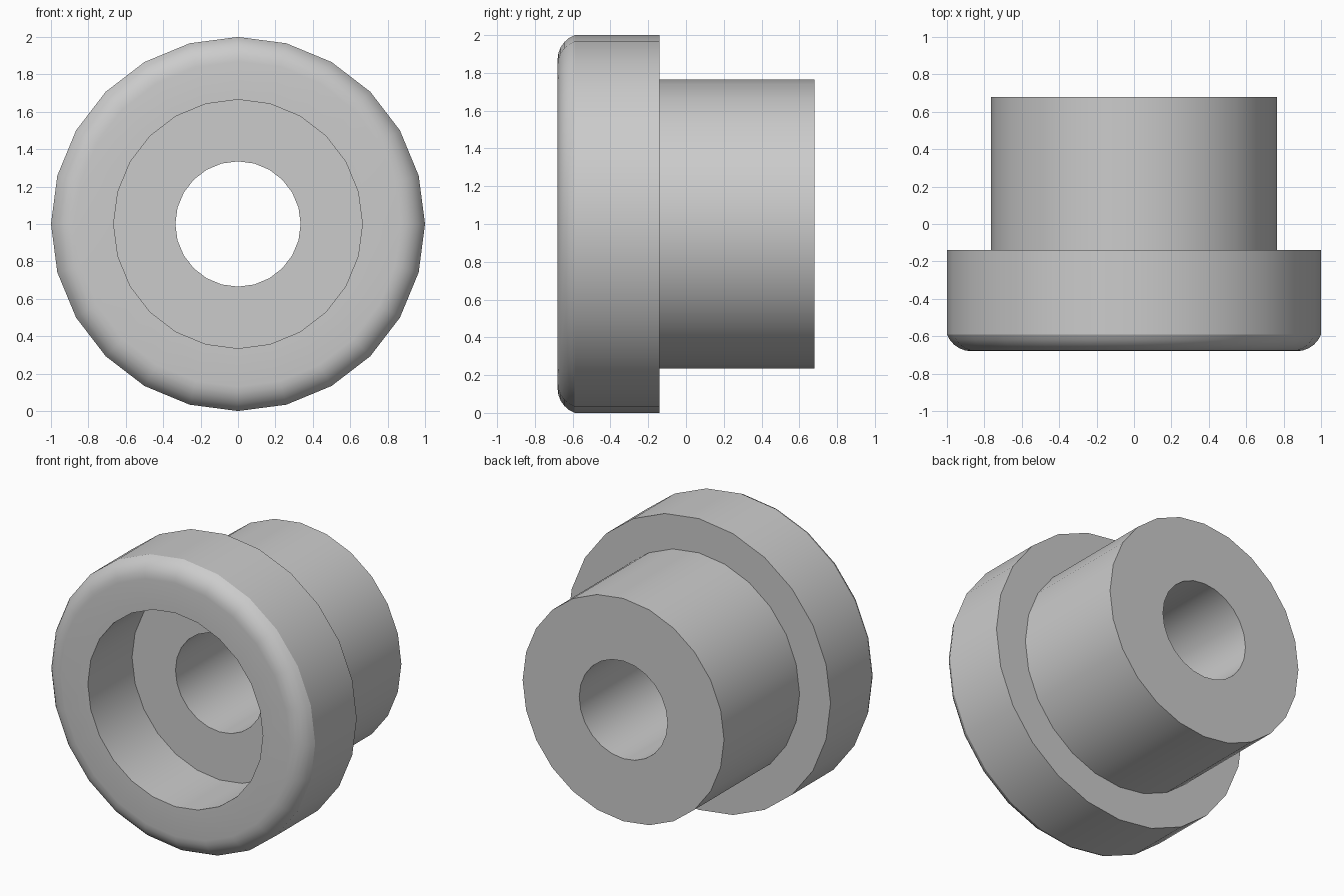
import bpy
import bmesh
from math import sin, cos, asin, pi
from mathutils import Matrix

cube = bpy.data.objects.get("Cube")
if cube:
    bpy.data.objects.remove(cube)

SIDES = 24
FRONT, STEP, BACK = -0.68, -0.14, 0.68
FLANGE_R, SHAFT_R, RECESS_R, BORE_R = 1.0, 0.765, 0.665, 0.335
RECESS_Y = -0.2

# Rounded front rim of the flange, as an arc that stops short of the side wall
ARC_R, FLAT_R, ARC_STEPS = 0.139, 0.87, 5
end = asin((FLANGE_R - FLAT_R) / ARC_R)
rim = []
for i in range(ARC_STEPS + 1):
    a = end * i / ARC_STEPS
    rim.append((FLAT_R + ARC_R * sin(a), FRONT + ARC_R * (1 - cos(a))))

# Closed half section: (radius, y)
profile = [(RECESS_R, FRONT)] + rim + [
    (FLANGE_R, STEP), (SHAFT_R, STEP), (SHAFT_R, BACK),
    (BORE_R, BACK), (BORE_R, RECESS_Y), (RECESS_R, RECESS_Y)]

# Turn the section around the y axis
bm = bmesh.new()
verts = [bm.verts.new((r, y, 0)) for r, y in profile]
edges = [bm.edges.new((v, verts[i - 1])) for i, v in enumerate(verts)]
bmesh.ops.spin(bm, geom=verts + edges, cent=(0, 0, 0), axis=(0, 1, 0),
               angle=2 * pi, steps=SIDES, use_merge=True)
bmesh.ops.remove_doubles(bm, verts=bm.verts, dist=1e-4)
bmesh.ops.recalc_face_normals(bm, faces=bm.faces)
bmesh.ops.transform(bm, matrix=Matrix.Translation((0, 0, 1)), verts=bm.verts)

mesh = bpy.data.meshes.new("flanged_bushing")
bm.to_mesh(mesh)
bm.free()
bushing = bpy.data.objects.new("flanged_bushing", mesh)
bpy.context.collection.objects.link(bushing)

# Plain grey finish
grey = bpy.data.materials.new("light_grey")
grey.use_nodes = True
colour = (0.6, 0.6, 0.6, 1)
grey.diffuse_color = colour
grey.node_tree.nodes["Principled BSDF"].inputs["Base Color"].default_value = colour
mesh.materials.append(grey)

# Smooth walls with crisp corners
bpy.ops.object.select_all(action="DESELECT")
bushing.select_set(True)
bpy.context.view_layer.objects.active = bushing
bpy.ops.object.shade_smooth_by_angle(angle=pi / 7.5)
